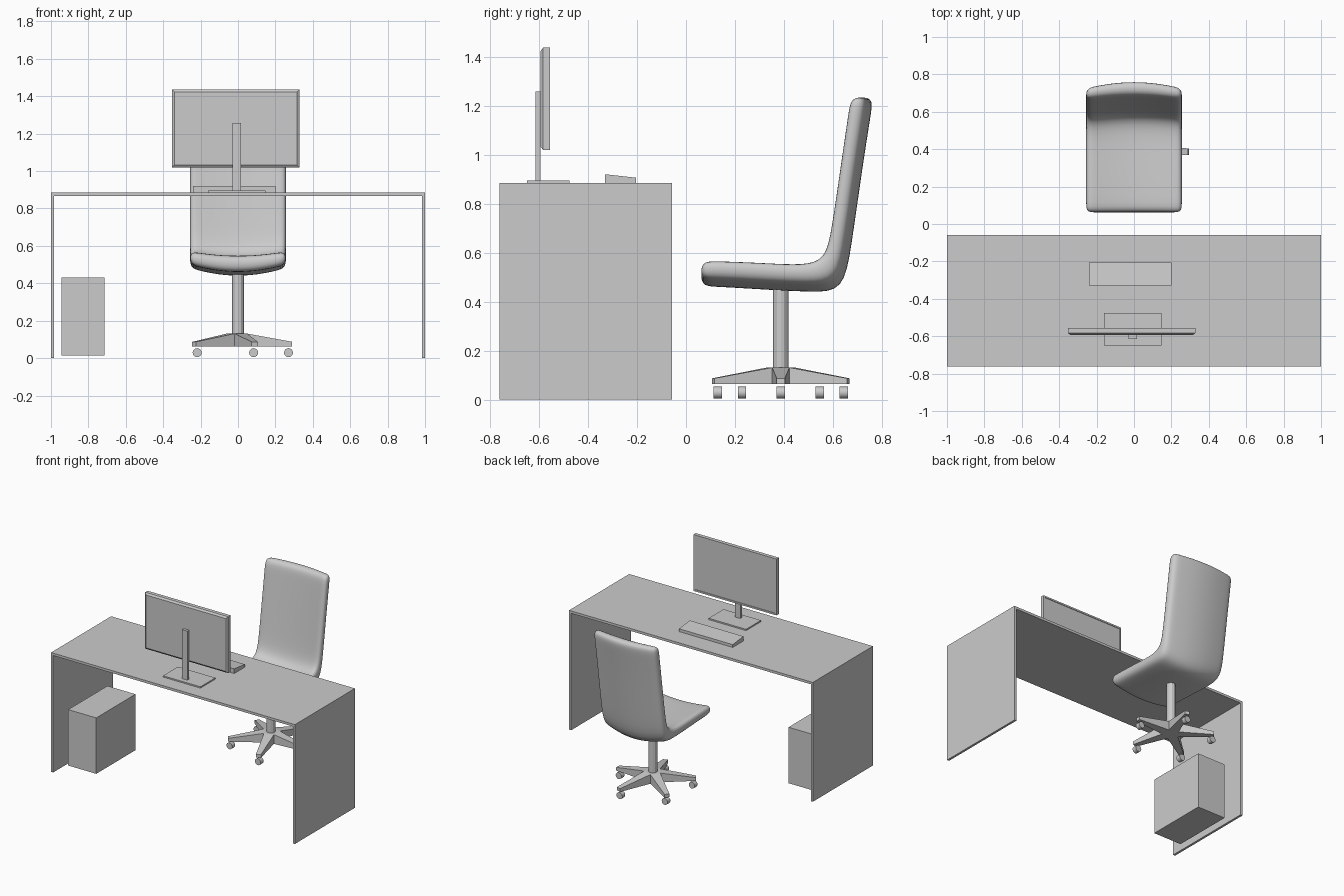
import bpy, bmesh
from math import sin, cos, pi, radians

if "Cube" in bpy.data.objects:
    bpy.data.objects.remove(bpy.data.objects["Cube"])


def make(name, verts, faces, smooth=False):
    mesh = bpy.data.meshes.new(name)
    mesh.from_pydata(verts, [], faces)
    bm = bmesh.new()
    bm.from_mesh(mesh)
    bmesh.ops.recalc_face_normals(bm, faces=bm.faces)
    for f in bm.faces:
        f.smooth = smooth
    bm.to_mesh(mesh)
    bm.free()
    obj = bpy.data.objects.new(name, mesh)
    bpy.context.collection.objects.link(obj)
    return obj


def loft(name, rings):
    """Join equal-length closed rings and cap both ends."""
    n = len(rings[0])
    verts = [v for r in rings for v in r]
    faces = [tuple(range(n)), tuple(range((len(rings) - 1) * n, len(rings) * n))]
    for k in range(len(rings) - 1):
        for i in range(n):
            j = (i + 1) % n
            faces.append((k * n + i, k * n + j, k * n + n + j, k * n + n + i))
    return make(name, verts, faces)


def box(name, x, y, z):
    return loft(name, [[(x[0], y[0], h), (x[1], y[0], h), (x[1], y[1], h), (x[0], y[1], h)] for h in z])


def cylinder(name, r, depth, loc, sides, rot=(0, 0, 0)):
    bpy.ops.mesh.primitive_cylinder_add(vertices=sides, radius=r, depth=depth, location=loc, rotation=rot)
    bpy.context.object.name = name
    return bpy.context.object


# Desk: top and two side panels
Y = (-0.762, -0.058)
box("desk_top", (-1, 1), Y, (0.867, 0.885))
box("desk_panel_left", (-1, -0.983), Y, (0, 0.867))
box("desk_panel_right", (0.983, 1), Y, (0, 0.867))

# Computer case under the desk
box("computer_case", (-0.945, -0.715), (-0.64, -0.18), (0.015, 0.43))


# Monitor: chamfered back, slightly recessed screen facing the chair
def rect(y, i):
    x0, x1, z0, z1 = -0.353 + i, 0.328 - i, 1.019 + i, 1.437 - i
    return [(x0, y, z0), (x1, y, z0), (x1, y, z1), (x0, y, z1)]


loft("monitor", [rect(-0.593, 0.013), rect(-0.583, 0), rect(-0.555, 0), rect(-0.555, 0.012), rect(-0.558, 0.013)])
box("monitor_pole", (-0.03, 0.015), (-0.614, -0.593), (0.893, 1.258))
box("monitor_foot", (-0.16, 0.147), (-0.65, -0.475), (0.885, 0.895))

# Keyboard: wedge profile, thicker at the monitor side
prof = [(-0.33, 0.885), (-0.205, 0.885), (-0.205, 0.906), (-0.33, 0.92)]
loft("keyboard", [[(x, y, z) for y, z in prof] for x in (-0.24, 0.2)])

# Chair shell: L-shaped cage, dished across its width, then subdivided
inner = [(0.06, 0.570), (0.12, 0.572), (0.34, 0.563), (0.47, 0.555), (0.565, 0.577),
         (0.590, 0.70), (0.626, 0.95), (0.658, 1.17), (0.668, 1.237)]
outer = [(0.06, 0.460), (0.12, 0.460), (0.34, 0.446), (0.52, 0.437), (0.645, 0.440),
         (0.676, 0.62), (0.722, 0.95), (0.757, 1.17), (0.767, 1.235)]
HALF = 0.258
xs = [-HALF, -0.205, -0.1, 0, 0.1, 0.205, HALF]
rings = []
for (iy, iz), (oy, oz) in zip(inner, outer):
    dy, dz = oy - iy, oz - iz
    front, back = [], []
    for x in xs:
        w = (x / HALF) ** 2
        a, b = 0.22 * (1 - w), 1 - 0.36 * w
        front.append((x, iy + dy * a, iz + dz * a))
        back.append((x, iy + dy * b, iz + dz * b))
    rings.append(front + back)
n, m = len(xs), len(rings)
faces = []
for k in range(m - 1):
    p, q = k * 2 * n, (k + 1) * 2 * n
    for i in range(n - 1):
        faces.append((p + i, p + i + 1, q + i + 1, q + i))
        faces.append((p + n + i, q + n + i, q + n + i + 1, p + n + i + 1))
    for e in (0, n - 1):
        faces.append((p + e, q + e, q + n + e, p + n + e))
for p in (0, (m - 1) * 2 * n):
    for i in range(n - 1):
        faces.append((p + i, p + i + 1, p + n + i + 1, p + n + i))
shell = make("chair_shell", [v for r in rings for v in r], faces, True)
sub = shell.modifiers.new("smooth", 'SUBSURF')
sub.levels = sub.render_levels = 2

# Chair column
CY = 0.387
cylinder("chair_column", 0.031, 0.345, (0, CY, 0.2875), 12)

# Five-arm star base: arms taper in width and height to the tips
top, bottom = [], []
for k in range(5):
    a = radians(72 * k)
    c, s = cos(a), sin(a)
    for side in (-1, 1):
        x, y = 0.29 * c - side * 0.017 * s, CY + 0.29 * s + side * 0.017 * c
        top.append((x, y, 0.087))
        bottom.append((x, y, 0.063))
    h = a + radians(36)
    x, y = 0.06 * cos(h), CY + 0.06 * sin(h)
    top.append((x, y, 0.131))
    bottom.append((x, y, 0.063))
star_faces = [(2, 5, 8, 11, 14), (17, 20, 23, 26, 29)]
for k in range(5):
    t0, t1, hub, prev = 3 * k, 3 * k + 1, 3 * k + 2, (3 * k - 1) % 15
    star_faces += [(prev, t0, t1, hub), (prev + 15, t0 + 15, t1 + 15, hub + 15)]
    for i, j in ((prev, t0), (t0, t1), (t1, hub)):
        star_faces.append((i, j, j + 15, i + 15))
make("chair_star_base", top + bottom, star_faces)

# Caster wheels, all rolling the same way
for k in range(5):
    a = radians(72 * k)
    cylinder(f"caster_{k + 1}", 0.024, 0.034, (0.27 * cos(a), CY + 0.27 * sin(a), 0.029), 16, (pi / 2, 0, 0))
    bpy.ops.object.shade_smooth_by_angle()
